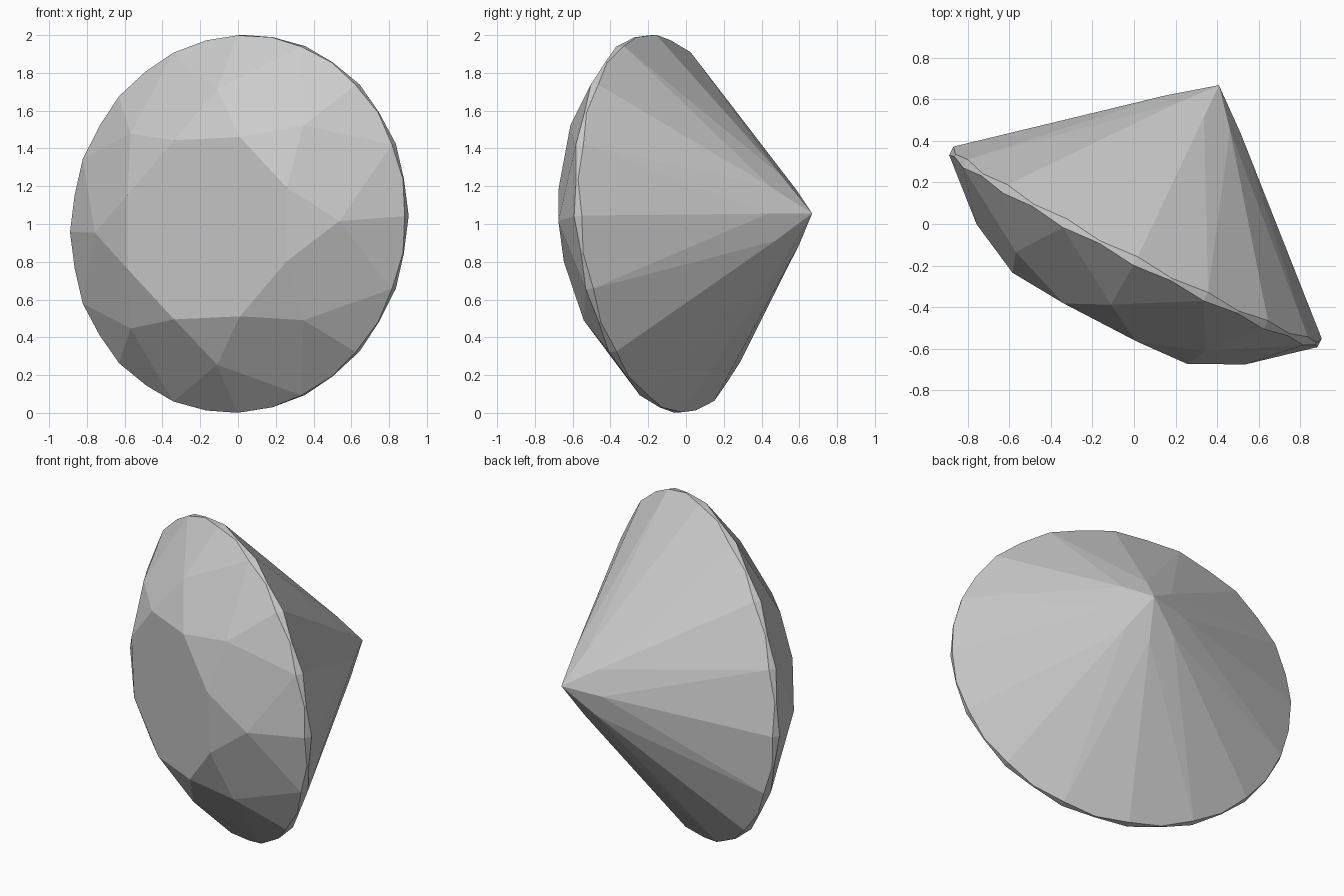
import bpy, bmesh
from math import sin, cos, pi, radians
from mathutils import Vector

if "Cube" in bpy.data.objects:
    bpy.data.objects.remove(bpy.data.objects["Cube"])

# Gem frame: girdle centre, two in-plane directions and the axis toward the table
centre = Vector((0.007, -0.110, 1.001))
across = Vector((0.886, -0.462, 0.042))
upward = Vector((0.0, -0.068, 0.999))
axis = Vector((-0.458, -0.887, -0.063))

bm = bmesh.new()


def ring(count, radius, height, start=0.0):
    """Evenly spaced corners around the gem axis."""
    for i in range(count):
        t = 2 * pi * i / count + start
        bm.verts.new(centre + across * radius * cos(t)
                     + upward * radius * sin(t) + axis * height)


half = radians(22.5)
quarter = radians(11.25)
sag = (1 - cos(quarter)) / cos(quarter)
girdle = 0.023
depth = 0.877

# Crown: octagonal table, star tips on the kite planes
table_r, table_h, star_r = 0.514, 0.373, 0.73
slope = (table_h - girdle) / (1 - table_r)
star_h = girdle + slope * (1 - star_r * cos(half))
ring(8, table_r, table_h, half)
ring(8, star_r, star_h)

# Girdle: scalloped band, thick at facet tips and thin between them
crown_scallop = sag * (star_h - girdle) / (1 - star_r)
ring(16, 1.0, girdle)
ring(16, 1.0, girdle - crown_scallop, quarter)

# Pavilion: kites around the culet, then long lower facets
low_r = 0.2
low_h = -depth + (depth - girdle) * low_r * cos(half)
pavilion_scallop = sag * (-girdle - low_h) / (1 - low_r)
ring(16, 1.0, -girdle)
ring(16, 1.0, -girdle + pavilion_scallop, quarter)
ring(8, low_r, low_h)
bm.verts.new(centre - axis * depth)

# Facets: wrap the corners and merge coplanar triangles
bmesh.ops.convex_hull(bm, input=bm.verts[:])
bmesh.ops.dissolve_limit(bm, angle_limit=radians(0.7),
                         verts=bm.verts[:], edges=bm.edges[:])
bmesh.ops.recalc_face_normals(bm, faces=bm.faces[:])

mesh = bpy.data.meshes.new("cut_gem")
bm.to_mesh(mesh)
bm.free()
bpy.context.collection.objects.link(bpy.data.objects.new("cut_gem", mesh))
